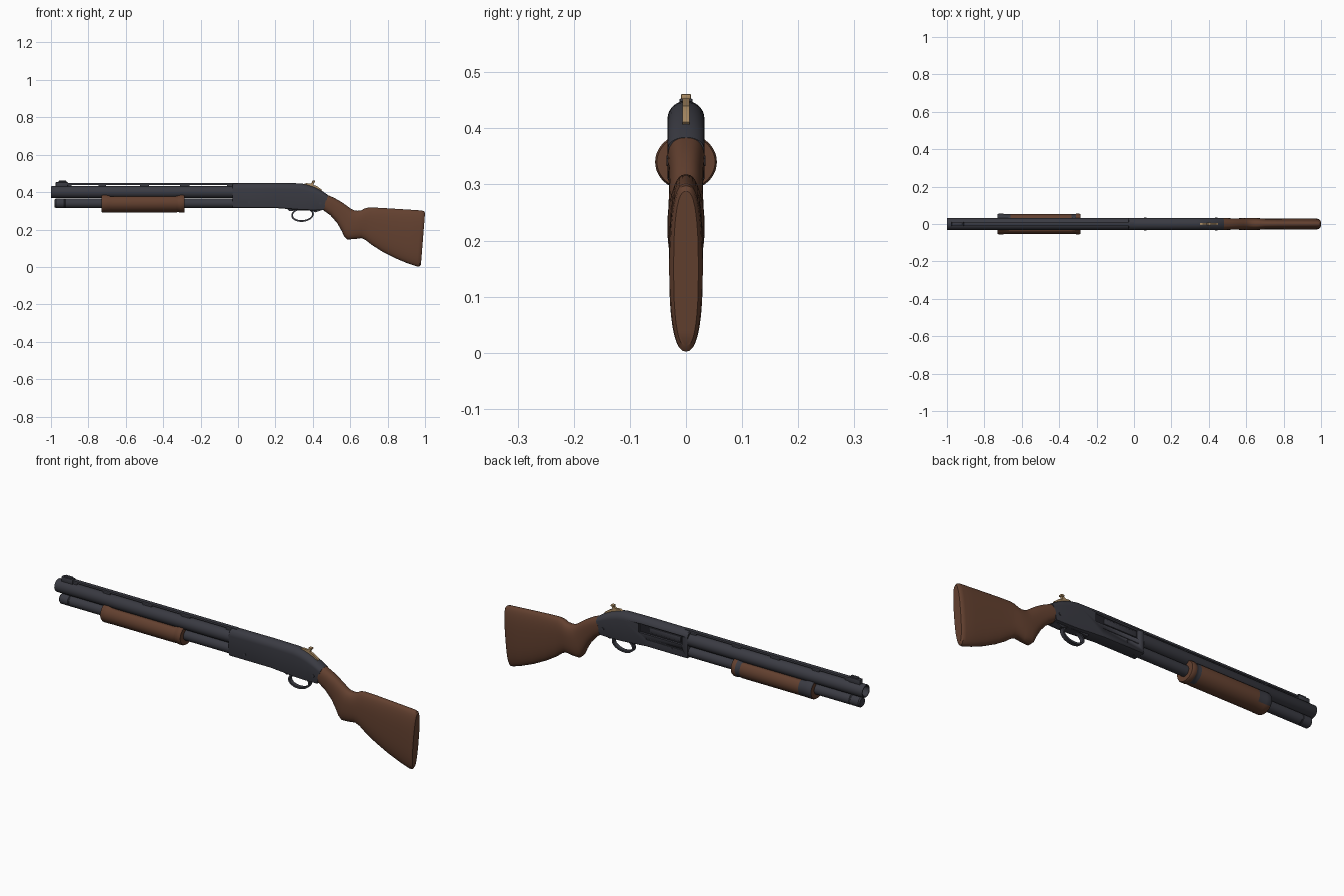
import bpy, bmesh
from math import sin, cos, pi, radians, copysign
from mathutils import Vector, Matrix

cube = bpy.data.objects.get("Cube")
if cube:
    bpy.data.objects.remove(cube, do_unlink=True)


def material(name, rgb):
    m = bpy.data.materials.new(name)
    m.use_nodes = True
    m.diffuse_color = (*rgb, 1)
    bsdf = next(n for n in m.node_tree.nodes if n.type == 'BSDF_PRINCIPLED')
    bsdf.inputs["Base Color"].default_value = (*rgb, 1)
    return m


STEEL = material("dark steel", (0.042, 0.043, 0.055))
BLACK = material("blackened steel", (0.015, 0.015, 0.02))
WOOD = material("brown wood", (0.125, 0.052, 0.029))
BRASS = material("tan brass", (0.42, 0.27, 0.13))


def finish(name, bm, *mats):
    bmesh.ops.recalc_face_normals(bm, faces=bm.faces)
    mesh = bpy.data.meshes.new(name)
    bm.to_mesh(mesh)
    bm.free()
    for m in mats:
        mesh.materials.append(m)
    ob = bpy.data.objects.new(name, mesh)
    bpy.context.collection.objects.link(ob)
    bpy.ops.object.select_all(action='DESELECT')
    ob.select_set(True)
    bpy.context.view_layer.objects.active = ob
    bpy.ops.object.shade_smooth_by_angle(angle=radians(35))
    return ob


def loft(name, rings, *mats, rule=None, closed=False):
    """Skin a row of rings, capping the ends or joining last to first."""
    bm = bmesh.new()
    loops = [[bm.verts.new(p) for p in ring] for ring in rings]
    n = len(loops[0])
    pairs = list(zip(loops, loops[1:] + loops[:1])) if closed else list(zip(loops, loops[1:]))
    for a, b in pairs:
        for i in range(n):
            j = (i + 1) % n
            bm.faces.new((a[i], a[j], b[j], b[i]))
    if not closed:
        bm.faces.new(loops[0])
        bm.faces.new(loops[-1])
    if rule:
        for f in bm.faces:
            f.material_index = rule(f.calc_center_median())
    return finish(name, bm, *mats)


def slanted(stations, section):
    """Rings between a top and a bottom point; section gives (side, height) fractions."""
    return [[Vector((bx + (tx - bx) * h, w * s, bz + (tz - bz) * h)) for s, h in section]
            for tx, tz, bx, bz, w in stations]


def box(name, x0, x1, y0, y1, z0, z1, mat, bevel=0.0):
    bm = bmesh.new()
    size = Matrix.Diagonal((x1 - x0, y1 - y0, z1 - z0, 1))
    centre = Matrix.Translation(((x0 + x1) / 2, (y0 + y1) / 2, (z0 + z1) / 2))
    bmesh.ops.create_cube(bm, size=1, matrix=centre @ size)
    if bevel:
        bmesh.ops.bevel(bm, geom=bm.edges[:], offset=bevel, segments=2, affect='EDGES', profile=0.5)
    return finish(name, bm, mat)


def turned(name, profile, z, mat, sides=40):
    """Turn (x, radius) points about a line along x at height z."""
    rings = [[Vector((x, r * cos(2 * pi * i / sides), z + r * sin(2 * pi * i / sides)))
              for i in range(sides)] for x, r in profile]
    return loft(name, rings, mat)


def plate(name, outline, width, mat):
    """Side outline of (x, z) points given a thickness in y."""
    rings = [[Vector((x, y, z)) for x, z in outline] for y in (-width / 2, width / 2)]
    return loft(name, rings, mat)


# Barrel with open bore, and magazine tube below with an end cap
turned("barrel", [(-0.90, 0.023), (-0.995, 0.023), (-1.0, 0.026), (-1.0, 0.030),
                  (-0.996, 0.032), (0.0, 0.032)], 0.400, STEEL)
turned("bore_end", [(-0.91, 0.024), (-0.90, 0.024)], 0.400, BLACK)
turned("magazine_tube", [(-0.98, 0.021), (-0.974, 0.026), (-0.93, 0.026), (-0.928, 0.0245),
                         (-0.924, 0.0245), (-0.922, 0.026), (0.0, 0.026)], 0.340, STEEL)

# Raised sighting rib on posts, and front sight
box("sighting_rib", -0.96, 0.0, -0.010, 0.010, 0.439, 0.449, STEEL, 0.001)
for i, (x0, x1) in enumerate([(-0.96, -0.89), (-0.745, -0.705), (-0.525, -0.475),
                              (-0.31, -0.26), (-0.06, 0.0)]):
    box(f"rib_post_{i + 1}", x0, x1, -0.008, 0.008, 0.425, 0.442, STEEL)
box("front_sight_base", -0.975, -0.91, -0.012, 0.012, 0.425, 0.453, STEEL, 0.003)
box("front_sight_blade", -0.96, -0.918, -0.006, 0.006, 0.45, 0.461, STEEL, 0.003)

# Receiver with rounded top
arc = [pi * i / 14 for i in range(15)]
body_section = [(cos(a), 0.76 + 0.24 * sin(a)) for a in arc]
body_section += [(-1, 0.08), (-0.93, 0.02), (-0.8, 0), (0.8, 0), (0.93, 0.02), (1, 0.08)]
body = [(-0.03, 0.445, -0.03, 0.318, 0.031), (-0.026, 0.448, -0.026, 0.315, 0.033),
        (0.20, 0.449, 0.20, 0.315, 0.033), (0.335, 0.447, 0.29, 0.308, 0.033),
        (0.37, 0.440, 0.34, 0.304, 0.033), (0.41, 0.426, 0.385, 0.303, 0.033),
        (0.45, 0.406, 0.42, 0.303, 0.033), (0.482, 0.384, 0.459, 0.304, 0.032)]
receiver = loft("receiver", slanted(body, body_section), STEEL)

# Ejection port cut in the back side, with bolt and carrier ledge
for x0, x1, z0, z1, depth in [(0.0, 0.24, 0.378, 0.422, 0.02), (0.0, 0.20, 0.352, 0.358, 0.029)]:
    cutter = box("port_cutter", x0, x1, depth, 0.06, z0, z1, STEEL)
    cutter.hide_render = True
    mod = receiver.modifiers.new("port", 'BOOLEAN')
    mod.operation, mod.solver, mod.object = 'DIFFERENCE', 'EXACT', cutter
    bpy.context.view_layer.objects.active = receiver
    bpy.ops.object.modifier_apply(modifier=mod.name)
    bpy.data.objects.remove(cutter, do_unlink=True)
box("bolt", 0.01, 0.19, 0.01, 0.027, 0.386, 0.414, STEEL, 0.004)
box("port_shadow", 0.0, 0.24, 0.018, 0.0215, 0.378, 0.422, BLACK)

# Pins through the receiver
for name, x, z in [("front_pin", 0.06, 0.345), ("rear_pin", 0.44, 0.34)]:
    bm = bmesh.new()
    place = Matrix.Translation((x, 0, z)) @ Matrix.Rotation(pi / 2, 4, 'X')
    bmesh.ops.create_cone(bm, cap_ends=True, segments=16, radius1=0.007, radius2=0.007,
                          depth=0.070, matrix=place)
    finish(name, bm, STEEL)

# Trigger guard: a flat strip bent into an oval loop
guard = []
for i in range(40):
    a = 2 * pi * i / 40
    guard.append([Vector((0.345 + (0.060 + d) * cos(a) + 0.006 * sin(a), y,
                          0.279 + (0.038 + d) * sin(a)))
                  for d, y in ((0, -0.010), (0, 0.010), (-0.009, 0.010), (-0.009, -0.010))])
loft("trigger_guard", guard, STEEL, closed=True)
plate("guard_mount", [(0.255, 0.318), (0.275, 0.298), (0.32, 0.303), (0.38, 0.303),
                      (0.415, 0.292), (0.455, 0.306), (0.42, 0.325)], 0.030, STEEL)

# Brass lever on the rear slope, with a wider thumb pad
plate("thumb_lever", [(0.345, 0.440), (0.365, 0.448), (0.388, 0.446), (0.402, 0.458),
                      (0.411, 0.458), (0.403, 0.440), (0.425, 0.430), (0.450, 0.411),
                      (0.44, 0.40), (0.36, 0.42)], 0.012, BRASS)
box("thumb_pad", 0.396, 0.413, -0.009, 0.009, 0.452, 0.461, BRASS, 0.002)


# Sliding fore-end: clipped round sections, lower between its two ends
def grip_ring(x, scale, top):
    return [Vector((x, 0.055 * scale * cos(2 * pi * i / 48),
                    min(top, 0.340 + 0.050 * scale * sin(2 * pi * i / 48)))) for i in range(48)]


def grip_colour(c):
    front_cap = c.x < -0.67 and c.y > 0.01 and c.z > 0.31
    rear_band = -0.335 < c.x < -0.31 and c.y > 0
    return 1 if front_cap or rear_band else 0


fore = [(-0.73, 0.93, 0.386), (-0.724, 1.0, 0.389), (-0.70, 1.0, 0.389), (-0.685, 0.98, 0.378),
        (-0.66, 0.98, 0.376), (-0.335, 0.98, 0.376), (-0.325, 0.95, 0.38), (-0.315, 0.95, 0.386),
        (-0.309, 1.0, 0.389), (-0.291, 1.0, 0.389), (-0.285, 0.94, 0.386)]
loft("fore_end", [grip_ring(*s) for s in fore], WOOD, STEEL, rule=grip_colour)

# Stock with pistol grip, lofted from grip to butt
oval = []
for i in range(36):
    c, s = cos(2 * pi * i / 36), sin(2 * pi * i / 36)
    oval.append((copysign(abs(c) ** 0.8, c), 0.5 + 0.5 * copysign(abs(s) ** 0.8, s)))
stock = [(0.478, 0.385, 0.455, 0.304, 0.033), (0.515, 0.369, 0.495, 0.275, 0.031),
         (0.555, 0.346, 0.530, 0.235, 0.030), (0.585, 0.325, 0.553, 0.195, 0.031),
         (0.605, 0.310, 0.568, 0.163, 0.032), (0.620, 0.303, 0.585, 0.147, 0.033),
         (0.640, 0.300, 0.625, 0.149, 0.033), (0.660, 0.303, 0.660, 0.154, 0.032),
         (0.678, 0.313, 0.685, 0.142, 0.030), (0.700, 0.318, 0.715, 0.118, 0.029),
         (0.760, 0.316, 0.770, 0.083, 0.029), (0.840, 0.311, 0.840, 0.047, 0.030),
         (0.920, 0.306, 0.905, 0.020, 0.030), (0.980, 0.302, 0.955, 0.003, 0.030),
         (0.994, 0.298, 0.970, 0.002, 0.028), (1.0, 0.288, 0.978, 0.012, 0.022)]
loft("stock", slanted(stock, oval), WOOD)
